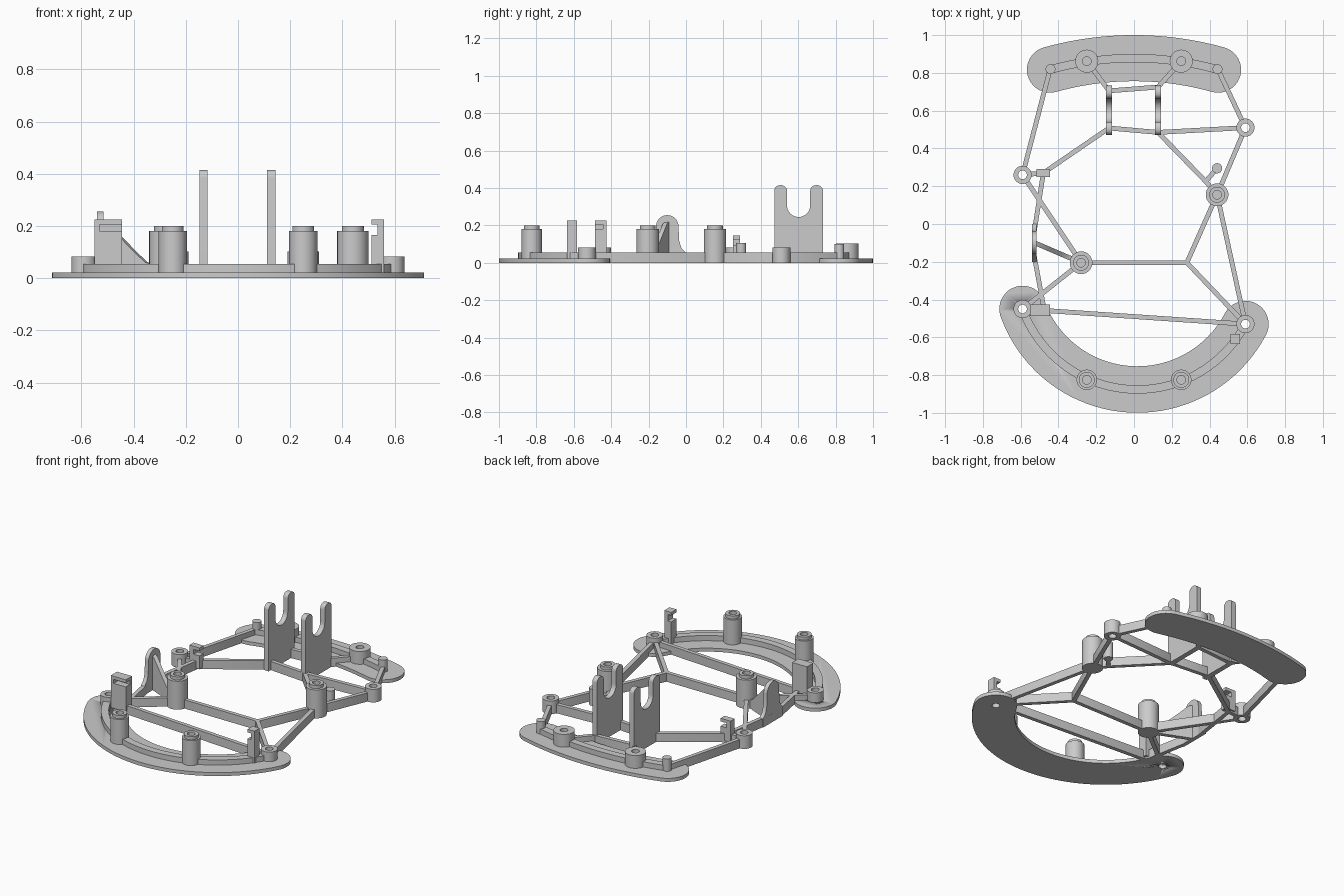
import bpy, bmesh, math
from math import cos, sin, pi
from mathutils import Vector

cube = bpy.data.objects.get("Cube")
if cube:
    bpy.data.objects.remove(cube, do_unlink=True)

grey = bpy.data.materials.new("plain grey")
grey.use_nodes = True
grey.diffuse_color = (0.6, 0.6, 0.6, 1)
grey.node_tree.nodes["Principled BSDF"].inputs["Base Color"].default_value = (0.6, 0.6, 0.6, 1)


def finish(name, bm):
    bmesh.ops.recalc_face_normals(bm, faces=bm.faces)
    mesh = bpy.data.meshes.new(name)
    bm.to_mesh(mesh)
    bm.free()
    mesh.materials.append(grey)
    ob = bpy.data.objects.new(name, mesh)
    bpy.context.collection.objects.link(ob)
    bpy.ops.object.select_all(action='DESELECT')
    ob.select_set(True)
    bpy.context.view_layer.objects.active = ob
    bpy.ops.object.shade_smooth_by_angle(angle=math.radians(35))
    return ob


def prism(name, outline, axis, a, b):
    """Extrude a 2D outline along an axis from a to b."""
    place = {'x': lambda u, v: (a, u, v), 'y': lambda u, v: (u, a, v), 'z': lambda u, v: (u, v, a)}[axis]
    bm = bmesh.new()
    face = bm.faces.new([bm.verts.new(place(u, v)) for u, v in outline])
    top = bmesh.ops.extrude_face_region(bm, geom=[face])
    step = Vector([(b - a) * (axis == k) for k in 'xyz'])
    bmesh.ops.translate(bm, vec=step, verts=[g for g in top['geom'] if isinstance(g, bmesh.types.BMVert)])
    return finish(name, bm)


def box(name, x0, x1, y0, y1, z0, z1):
    return prism(name, [(x0, y0), (x1, y0), (x1, y1), (x0, y1)], 'z', z0, z1)


def arc(cx, cy, r, start, end, n):
    return [(cx + r * cos(start + (end - start) * i / n),
             cy + r * sin(start + (end - start) * i / n)) for i in range(n + 1)]


def arc_through(a, m, b, n=40, trim=0.0):
    """Arc from a to b passing through m, shortened by trim at both ends."""
    (ax, ay), (bx, by), (cx, cy) = a, m, b
    d = 2 * (ax * (by - cy) + bx * (cy - ay) + cx * (ay - by))
    sa, sb, sc = ax * ax + ay * ay, bx * bx + by * by, cx * cx + cy * cy
    ux = (sa * (by - cy) + sb * (cy - ay) + sc * (ay - by)) / d
    uy = (sa * (cx - bx) + sb * (ax - cx) + sc * (bx - ax)) / d
    r = math.hypot(ax - ux, ay - uy)
    s, e = math.atan2(ay - uy, ax - ux), math.atan2(cy - uy, cx - ux)
    if abs(e - s) > pi:
        s += 2 * pi if s < e else -2 * pi
    t = math.copysign(trim / r, e - s)
    return arc(ux, uy, r, s + t, e - t, n)


def band(name, path, half, z0, z1, caps=5):
    """Flat strip along a path with rounded ends."""
    p = [Vector(q) for q in path]
    left, right = [], []
    for i, q in enumerate(p):
        t = (p[min(i + 1, len(p) - 1)] - p[max(i - 1, 0)]).normalized()
        n = Vector((-t.y, t.x)) * half
        left.append(tuple(q + n))
        right.append(tuple(q - n))

    def cap(q, frm):
        s = math.atan2(frm[1] - q.y, frm[0] - q.x)
        return arc(q.x, q.y, half, s, s - pi, caps)[1:-1]
    outline = left + cap(p[-1], left[-1]) + right[::-1] + cap(p[0], right[0])
    return prism(name, outline, 'z', z0, z1)


def lathe(name, x, y, profile, n=32):
    """Turn a (radius, height) profile about a vertical axis."""
    bm = bmesh.new()
    rings = []
    for r, z in profile:
        if r == 0:
            rings.append([bm.verts.new((x, y, z))] * n)
        else:
            rings.append([bm.verts.new((x + r * cos(2 * pi * i / n), y + r * sin(2 * pi * i / n), z))
                          for i in range(n)])
    for lo, hi in zip(rings, rings[1:]):
        for i in range(n):
            j = (i + 1) % n
            bm.faces.new(list(dict.fromkeys([lo[i], lo[j], hi[j], hi[i]])))
    return finish(name, bm)


# Hollow bosses, open from top to bottom
HOLE = 0.023
hollow = {"back_right_boss": (-0.59, 0.26), "back_left_boss": (0.59, 0.51),
          "front_left_boss": (0.59, -0.53), "front_right_boss": (-0.59, -0.45)}
for name, (x, y) in hollow.items():
    lathe(name, x, y, [(HOLE, 0), (0.048, 0), (0.048, 0.083), (HOLE, 0.083), (HOLE, 0)])

# Tall stepped posts with blind holes
mid_r, mid_l = (-0.28, -0.205), (0.44, 0.155)
for name, (x, y), r in (("mid_right_post", mid_r, 0.06), ("mid_left_post", mid_l, 0.06),
                        ("front_right_post", (-0.25, -0.825), 0.054),
                        ("front_left_post", (0.25, -0.825), 0.054)):
    lathe(name, x, y, [(0, 0), (r, 0), (r, 0.18), (0.042, 0.18), (0.042, 0.2),
                       (HOLE, 0.2), (HOLE, 0.1), (0, 0.1)])

# Short back posts and pegs
for side, s in (("right", -1), ("left", 1)):
    lathe(f"back_{side}_post", 0.25 * s, 0.862,
          [(0, 0), (0.061, 0), (0.061, 0.103), (HOLE, 0.103), (HOLE, 0.05), (0, 0.05)])
    lathe(f"back_{side}_peg", 0.442 * s, 0.82, [(0, 0), (0.026, 0), (0.026, 0.1), (0, 0.1)])
lathe("side_peg", 0.44, 0.295, [(0, 0), (0.027, 0), (0.027, 0.105), (0, 0.105)])

# Curved bumper plates with raised ribs
back = ((-0.445, 0.817), (0, 0.878), (0.445, 0.817))
front = (hollow["front_right_boss"], (0, -0.876), hollow["front_left_boss"])
band("back_plate", arc_through(*back), 0.122, 0, 0.022, 20)
band("back_rib", arc_through(*back), 0.022, 0, 0.055)
front_plate = band("front_plate", arc_through(*front), 0.123, 0, 0.022, 20)
band("front_rib", arc_through(*front, trim=0.049), 0.022, 0, 0.055)

# Screw holes through the front plate
for x, y in (front[0], front[2]):
    cutter = lathe("hole_cutter", x, y, [(0, -0.1), (HOLE, -0.1), (HOLE, 0.1), (0, 0.1)])
    cutter.hide_render = True
    mod = front_plate.modifiers.new("hole", 'BOOLEAN')
    mod.object, mod.operation, mod.solver = cutter, 'DIFFERENCE', 'EXACT'
    bpy.context.view_layer.objects.active = front_plate
    bpy.ops.object.modifier_apply(modifier=mod.name)
    bpy.data.objects.remove(cutter, do_unlink=True)

# Frame struts, kept clear of the open holes
br, bl, fl, fr = hollow.values()
hub, clip = (0.28, -0.205), (-0.48, 0.27)
fork_rb, fork_lb = (-0.132, 0.705), (0.127, 0.725)
fork_rf, fork_lf = (-0.132, 0.508), (0.127, 0.485)
fin_b, fin_f = (-0.528, -0.04), (-0.528, -0.17)
struts = [(br, back[0]), (back[2], bl), (bl, mid_l), (mid_l, fl), (fl, hub), (hub, mid_l),
          (hub, mid_r), (mid_r, br), (mid_r, fr), (fr, fl), (br, clip), (clip, fin_b),
          (fin_b, fin_f), (fin_f, (-0.48, -0.43)), (fork_rb, fork_lb), (fork_rf, fork_lf),
          (fork_lf, bl), (fork_rf, clip), (fork_lf, (0.38, 0.225)), ((0.38, 0.225), mid_l),
          ((0.38, 0.225), (0.44, 0.295)), (fork_rb, (-0.25, 0.862)), (fork_lb, (0.25, 0.862))]
for a, b in struts:
    va, vb = Vector(a), Vector(b)
    d = (vb - va).normalized() * 0.04
    va, vb = va + d * (a in hollow.values()), vb - d * (b in hollow.values())
    band("frame_strut", [va, vb], 0.0125, 0, 0.055)

# Pair of slotted fork uprights
c, top = 0.602, 0.415
fork = ([(c - 0.13, 0), (c + 0.13, 0)] + arc(c + 0.1, top - 0.03, 0.03, 0, pi / 2, 6)
        + arc(c + 0.092, top - 0.03, 0.03, pi / 2, pi, 6)
        + arc(c, 0.307, 0.062, 0, -pi, 16)
        + arc(c - 0.092, top - 0.03, 0.03, 0, pi / 2, 6)
        + arc(c - 0.1, top - 0.03, 0.03, pi / 2, pi, 6))
for name, x in (("right_fork", -0.132), ("left_fork", 0.127)):
    prism(name, fork, 'x', x - 0.016, x + 0.016)

# Rounded side fin with a flared foot and sloping brace
flare = [(0.1, 0), (0.1, 0.055), (0.075, 0.08), (0.063, 0.12)]
prism("side_fin", [(-0.1 + u, z) for u, z in flare] + arc(-0.1, 0.195, 0.06, 0, pi, 16)
      + [(-0.1 - u, z) for u, z in flare[::-1]], 'x', -0.54, -0.515)
brace = prism("fin_brace", [(0, 0), (0.22, 0), (0.22, 0.055), (0.19, 0.06), (0.15, 0.095),
                            (0.088, 0.153), (0.03, 0.21), (0, 0.22)], 'y', -0.0125, 0.0125)
brace.location = (-0.525, -0.1, 0)
brace.rotation_euler.z = math.atan2(mid_r[1] + 0.1, mid_r[0] + 0.525)


# Hooked clips: C-shaped profile open toward its lower u side
def hook(name, axis, u0, u1, a, b, z_top, gap, stem):
    z1, z0 = z_top - 0.02, z_top - 0.02 - gap
    shut = u1 + stem * (-1 if u1 > u0 else 1)
    prism(name, [(u0, 0.01), (u1, 0.01), (u1, z_top), (u0, z_top), (u0, z1),
                 (shut, z1), (shut, z0), (u0, z0)], axis, a, b)


hook("front_right_clip", 'x', -0.487, -0.425, -0.53, -0.445, 0.225, 0.025, 0.02)
box("front_right_clip_wall", -0.55, -0.53, -0.487, -0.425, 0.01, 0.225)
hook("front_left_clip", 'y', 0.512, 0.56, -0.635, -0.583, 0.225, 0.04, 0.025)
hook("back_right_clip", 'y', -0.445, -0.515, 0.25, 0.29, 0.145, 0.03, 0.03)
